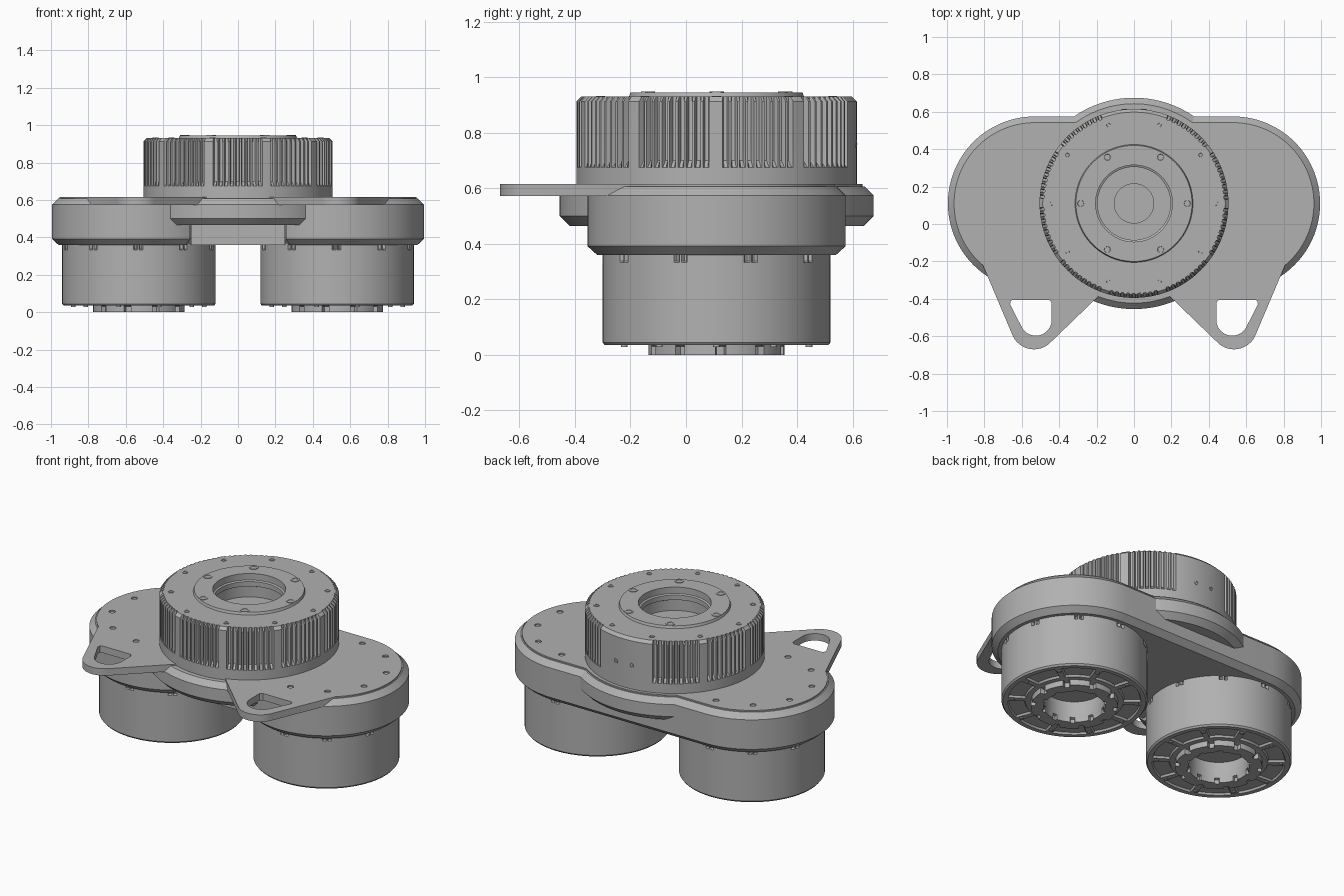
import bpy, bmesh
from math import sin, cos, radians, pi

cube = bpy.data.objects.get("Cube")
if cube:
    bpy.data.objects.remove(cube, do_unlink=True)

metal = bpy.data.materials.new("grey metal")
metal.use_nodes = True
GREY = (0.44, 0.44, 0.44, 1)
metal.diffuse_color = GREY
metal.node_tree.nodes["Principled BSDF"].inputs["Base Color"].default_value = GREY

CY = 0.11      # shared y of all round parts
MX = 0.53      # x of the two lower units


def arc(cx, cy, r, a0, a1, n):
    return [(cx + r * cos(radians(a0 + (a1 - a0) * i / n)),
             cy + r * sin(radians(a0 + (a1 - a0) * i / n))) for i in range(n + 1)]


def mirrored(half):
    return half + [(-x, y) for x, y in reversed(half)]


def link(name, mesh):
    obj = bpy.data.objects.new(name, mesh)
    bpy.context.collection.objects.link(obj)
    mesh.materials.clear()
    mesh.materials.append(metal)
    return obj


def loft(name, loops, edit=None):
    """Skin a stack of (outline, z) loops and cap both ends."""
    bm = bmesh.new()
    rings = [[bm.verts.new((x, y, z)) for x, y in pts] for pts, z in loops]
    n = len(rings[0])
    for a, b in zip(rings, rings[1:]):
        for k in range(n):
            j = (k + 1) % n
            bm.faces.new((a[k], a[j], b[j], b[k]))
    bm.faces.new(rings[0])
    bm.faces.new(rings[-1])
    bmesh.ops.recalc_face_normals(bm, faces=bm.faces)
    if edit:
        bm.faces.ensure_lookup_table()
        edit(bm, n)
    mesh = bpy.data.meshes.new(name)
    bm.to_mesh(mesh)
    bm.free()
    return link(name, mesh)


def turned(name, x, y, profile, n, edit=None):
    """Lathe; a radius may be a number or a function of the step index."""
    loops = []
    for r, z in profile:
        radius = r if callable(r) else (lambda k, r=r: r)
        loops.append(([(x + radius(k) * cos(2 * pi * k / n),
                        y + radius(k) * sin(2 * pi * k / n)) for k in range(n)], z))
    return loft(name, loops, edit)


def box(name, x0, x1, y0, y1, z0, z1):
    pts = [(x0, y0), (x1, y0), (x1, y1), (x0, y1)]
    return loft(name, [(pts, z0), (pts, z1)])


def socket(name, x, y, z, r):
    turned(name, x, y, [(r, z - 0.01), (r, z + 0.003), (r * 0.65, z + 0.003),
                        (r * 0.6, z + 0.0005)], 20)


# Two-lobed housing with a front recess and chamfered rims
def housing(d):
    half = [(0.25, -0.08)] + arc(MX, CY, 0.465 - d, -126, 90, 72)
    return mirrored(half)


loft("housing", [(housing(0.035), 0.36), (housing(0), 0.392),
                 (housing(0), 0.575), (housing(0.033), 0.607)])
turned("rear_bulge", 0, CY, [(0.53, 0.465), (0.565, 0.5), (0.565, 0.575), (0.533, 0.607)], 128)

# Parts inside the front recess
box("front_ledge", -0.25, 0.25, -0.22, 0, 0.36, 0.47)
box("ledge_step", -0.14, 0.14, -0.17, 0, 0.46, 0.50)
box("connector", -0.12, 0.12, -0.13, 0, 0.49, 0.575)
box("connector_slot_rim", -0.08, 0.08, -0.15, 0, 0.515, 0.54)
for side in (-1, 1):
    xs = sorted((0.14 * side, 0.28 * side))
    box("recess_cheek", *xs, -0.19, 0, 0.46, 0.6)

# Top mounting plate with two slotted lugs and screw holes
half_plate = ([(0.08, -0.28)] + arc(0.535, -0.545, 0.125, -135, -27, 24)
              + arc(MX, CY, 0.425, -48, 90, 48) + arc(0, CY, 0.525, 54, 90, 20)[:-1])
slot = ([(0.455, -0.405), (0.44, -0.42)] + arc(0.525, -0.512, 0.085, 180, 330, 20)
        + [(0.662, -0.43), (0.66, -0.41), (0.645, -0.405)])
curve = bpy.data.curves.new("mounting_plate", "CURVE")
curve.dimensions = "2D"
curve.fill_mode = "BOTH"
curve.extrude = 0.0215


def spline(pts):
    s = curve.splines.new("POLY")
    s.points.add(len(pts) - 1)
    for p, (x, y) in zip(s.points, pts):
        p.co = (x, y, 0, 1)
    s.use_cyclic_u = True


spline(mirrored(half_plate))
for side in (-1, 1):
    spline([(side * x, y) for x, y in slot])
    for a in (-90, -54, -18, 18, 54, 90):
        hx, hy = MX + 0.352 * cos(radians(a)), CY + 0.352 * sin(radians(a))
        spline(arc(side * hx, hy, 0.018, 0, 345, 23))
helper = bpy.data.objects.new("plate_curve", curve)
bpy.context.collection.objects.link(helper)
bpy.context.view_layer.update()
plate_mesh = bpy.data.meshes.new_from_object(
    helper.evaluated_get(bpy.context.evaluated_depsgraph_get()))
bpy.data.objects.remove(helper, do_unlink=True)
link("mounting_plate", plate_mesh).location.z = 0.5935

# Upper drum: ten grooved sectors, the rear one left plain
STEPS = 720


def grooved(k):
    local = k % 72 - 6
    rear = 144 <= k < 216
    return 0.481 if not rear and 0 <= local < 60 and local % 7 < 4 else 0.505


turned("upper_drum", 0, CY, [
    (0.505, 0.60), (0.505, 0.675), (grooved, 0.70), (grooved, 0.913),
    (lambda k: min(grooved(k), 0.488), 0.93), (0.315, 0.93), (0.31, 0.945),
    (0.205, 0.945), (0.205, 0.905), (0.195, 0.90), (0.195, 0.87), (0.205, 0.865),
    (0.205, 0.80), (0.105, 0.80), (0.105, 0.79)], STEPS)
for i in range(10):
    a = radians(36 * i)
    socket("drum_screw", 0.44 * cos(a), CY + 0.44 * sin(a), 0.93, 0.016)
for i in range(6):
    a = radians(60 * i)
    socket("ring_screw", 0.285 * cos(a), CY + 0.285 * sin(a), 0.945, 0.026)
for a in (84, 96):
    pin = turned("rear_pin", 0, 0, [(0.014, -0.01), (0.014, 0.003), (0.008, 0.003), (0.007, 0)], 16)
    pin.location = (0.505 * cos(radians(a)), CY + 0.505 * sin(radians(a)), 0.76)
    pin.rotation_euler = (0, pi / 2, radians(a))


# Two lower units with rim notches, bottom pockets and a toothed flange
def rim(k):
    return 0.395 if abs(k % 36 - 17.5) in (1.5, 2.5) else 0.41


def flange(k):
    return 0.22 if k % 36 < 8 else 0.245


def bore_rim(k):
    return 0.185 if 14 <= k % 36 < 22 else 0.172


def pockets(bm, n):
    ring = 6
    faces = [bm.faces[ring * n + k] for k in range(n) if 3 <= k % 36 < 33]
    bmesh.ops.inset_region(bm, faces=faces, thickness=0.006, depth=-0.012,
                           use_even_offset=True)


for side, label in ((1, "left"), (-1, "right")):
    turned(label + "_lower_unit", side * MX, CY, [
        (rim, 0.37), (rim, 0.338), (0.41, 0.333), (0.41, 0.045), (0.402, 0.035),
        (0.39, 0.035), (0.375, 0.035), (0.275, 0.035), (0.245, 0.035), (flange, 0.03),
        (flange, 0.0), (bore_rim, 0.0), (bore_rim, 0.025), (0.17, 0.03), (0.17, 0.13)],
        360, pockets)
    for i in range(10):
        a = radians(36 * i)
        pin = turned(label + "_unit_screw", 0, 0,
                     [(0.012, -0.004), (0.012, 0.006), (0.007, 0.006)], 16)
        pin.location = (side * MX + 0.35 * cos(a), CY + 0.35 * sin(a), 0.035)
        pin.rotation_euler.x = pi

# Smooth curved walls, crisp edges
bpy.ops.object.select_all(action="DESELECT")
for obj in bpy.context.collection.objects:
    if obj.type == "MESH":
        obj.select_set(True)
        bpy.context.view_layer.objects.active = obj
bpy.ops.object.shade_smooth_by_angle(angle=radians(25))
